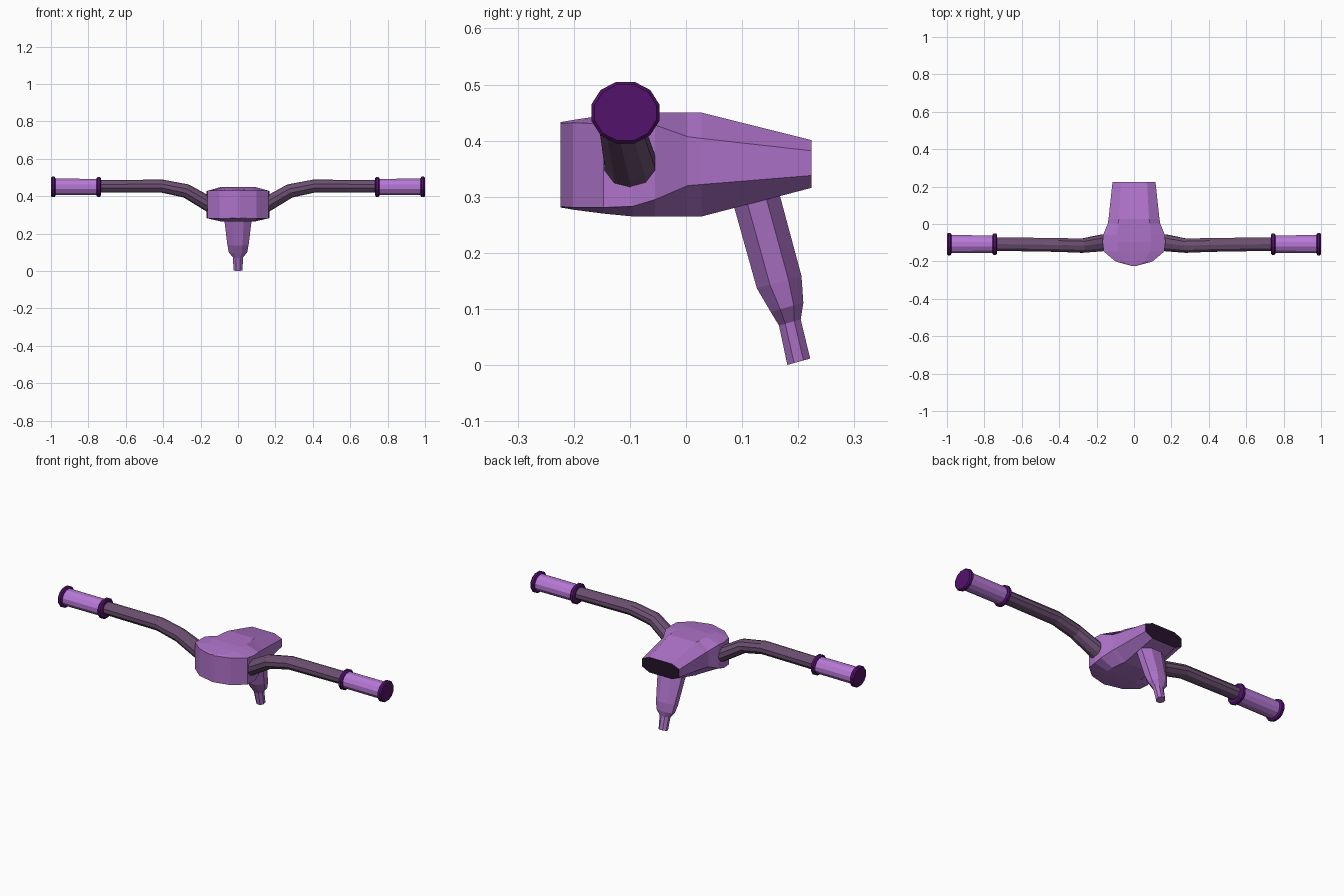
import bpy, bmesh, math
from mathutils import Vector

if "Cube" in bpy.data.objects:
    bpy.data.objects.remove(bpy.data.objects["Cube"])


def material(name, rgb):
    m = bpy.data.materials.new(name)
    m.diffuse_color = (*rgb, 1)
    m.use_nodes = True
    m.node_tree.nodes["Principled BSDF"].inputs["Base Color"].default_value = m.diffuse_color
    return m


BODY = material("body purple", (0.42, 0.17, 0.58))
BAR = material("bar mauve brown", (0.15, 0.08, 0.165))
GRIP = material("grip lilac", (0.47, 0.19, 0.67))
RING = material("ring deep purple", (0.085, 0.006, 0.145))
DARK = material("socket dark", (0.018, 0.006, 0.022))


def loft(name, rings, mats, mirror=False):
    """Skin a list of point rings, capped at both ends, flat shaded."""
    bm = bmesh.new()
    loops = [[bm.verts.new(p) for p in r] for r in rings]
    n = len(loops[0])
    for a, b in zip(loops, loops[1:]):
        for i in range(n):
            j = (i + 1) % n
            bm.faces.new((a[i], a[j], b[j], b[i]))
    bm.faces.new(loops[0][::-1])
    last = bm.faces.new(loops[-1])
    last.material_index = len(mats) - 1   # a second material colours the end cap
    bmesh.ops.recalc_face_normals(bm, faces=bm.faces)
    me = bpy.data.meshes.new(name)
    bm.to_mesh(me)
    bm.free()
    for m in mats:
        me.materials.append(m)
    ob = bpy.data.objects.new(name, me)
    bpy.context.collection.objects.link(ob)
    if mirror:
        mod = ob.modifiers.new("mirror", 'MIRROR')
        mod.use_axis = (True, False, False)
        mod.use_mirror_merge = False
    return ob


def ellipse(center, u, v, n):
    """Ring of n points with a flat side facing each axis."""
    c, u, v = Vector(center), Vector(u), Vector(v)
    k = 1 / math.cos(math.pi / n)
    angles = [2 * math.pi * (i + 0.5) / n for i in range(n)]
    return [c + k * (u * math.cos(a) + v * math.sin(a)) for a in angles]


# central housing: y, half width, flat half width, bottom, side low, side high, top
stations = [
    (-0.224, 0.012, 0.006, 0.281, 0.283, 0.431, 0.433),
    (-0.201, 0.098, 0.055, 0.277, 0.281, 0.432, 0.437),
    (-0.147, 0.162, 0.085, 0.270, 0.281, 0.430, 0.445),
    (-0.095, 0.168, 0.090, 0.265, 0.283, 0.426, 0.450),
    (-0.055, 0.164, 0.090, 0.265, 0.295, 0.428, 0.450),
    (0.003, 0.140, 0.085, 0.265, 0.320, 0.407, 0.450),
    (0.028, 0.136, 0.080, 0.265, 0.322, 0.404, 0.450),
    (0.224, 0.115, 0.070, 0.316, 0.338, 0.382, 0.401),
]
rings = []
for y, w, f, z0, z1, z2, z3 in stations:
    half = [(f, z0), (w, z1), (w, z2), (f, z3)]
    rings.append([(x, y, z) for x, z in half] +
                 [(-x, y, z) for x, z in reversed(half)])
loft("central_housing", rings, [BODY, DARK])

# tilted stem: y, z, half width, half depth
stem = [(0.112, 0.345, 0.088, 0.042), (0.166, 0.148, 0.062, 0.041),
        (0.180, 0.103, 0.053, 0.030), (0.185, 0.076, 0.030, 0.020),
        (0.201, 0.006, 0.025, 0.021)]
loft("stem", [ellipse((0, y, z), (rx / 1.082, 0, 0), (0, ry * 0.97, ry * 0.27), 8)
              for y, z, rx, ry in stem], [BODY])

# handlebar: x, y, z, depth radius, height radius, lean of the section
path = [(0.10, -0.100, 0.325, 0.047, 0.036, 0.5),
        (0.165, -0.100, 0.363, 0.045, 0.034, 0.5),
        (0.277, -0.116, 0.428, 0.038, 0.033, 0.4),
        (0.405, -0.112, 0.454, 0.037, 0.033, 0.1),
        (0.76, -0.107, 0.453, 0.036, 0.032, 0.0)]
loft("handlebar", [ellipse((x, y, z), (0, ry, 0), (-rz * s, 0, rz), 10)
                   for x, y, z, ry, rz, s in path], [BAR], True)


# grip and its collars are straight lathed shapes along x
def lathe(name, profile, mat):
    loft(name, [ellipse((x, -0.108, 0.45), (0, r * 1.1, 0), (0, 0, r), 12)
                for x, r in profile], [mat], True)


lathe("grip", [(0.745, 0.043), (0.985, 0.044)], GRIP)
lathe("inner_collar", [(0.733, 0.046), (0.738, 0.053), (0.750, 0.053), (0.757, 0.046)], RING)
lathe("outer_collar", [(0.976, 0.047), (0.981, 0.055), (0.993, 0.055), (1.0, 0.050)], RING)
